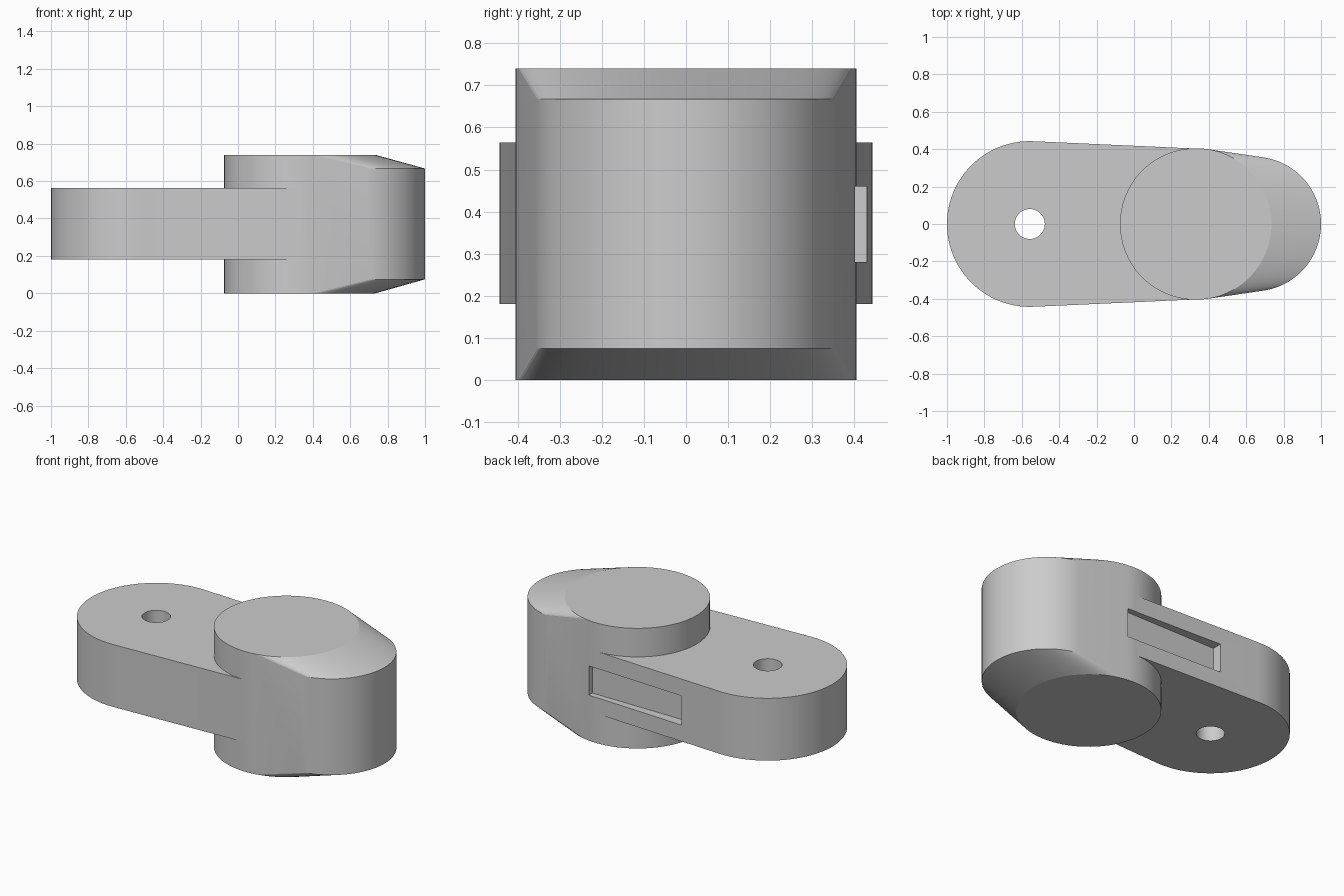
import bpy, bmesh
from math import cos, sin, radians, tau

cube = bpy.data.objects.get("Cube")
if cube:
    bpy.data.objects.remove(cube, do_unlink=True)

SEGMENTS = 96
ARM_X, HEAD_X, TIP_X = -0.557, 0.33, 0.64

metal = bpy.data.materials.new("plain grey")
metal.use_nodes = True
grey = (0.6, 0.6, 0.6, 1)
metal.diffuse_color = grey
metal.node_tree.nodes["Principled BSDF"].inputs["Base Color"].default_value = grey


def hull_of_discs(name, discs):
    """Convex body wrapped round upright discs (x, radius, bottom, top)."""
    bm = bmesh.new()
    for x, r, bottom, top in discs:
        for z in (bottom, top):
            for i in range(SEGMENTS):
                a = tau * i / SEGMENTS
                bm.verts.new((x + r * cos(a), r * sin(a), z))
    bmesh.ops.convex_hull(bm, input=bm.verts[:])
    loose = [v for v in bm.verts if not v.link_faces]
    bmesh.ops.delete(bm, geom=loose, context='VERTS')
    bmesh.ops.dissolve_limit(bm, angle_limit=radians(0.2),
                             verts=bm.verts[:], edges=bm.edges[:])
    bmesh.ops.recalc_face_normals(bm, faces=bm.faces[:])
    mesh = bpy.data.meshes.new(name)
    bm.to_mesh(mesh)
    bm.free()
    mesh.materials.append(metal)
    obj = bpy.data.objects.new(name, mesh)
    bpy.context.collection.objects.link(obj)
    return obj


def combine(target, tool, operation):
    """Apply a boolean and discard the tool object."""
    mod = target.modifiers.new(operation.lower(), 'BOOLEAN')
    mod.operation = operation
    mod.solver = 'EXACT'
    mod.object = tool
    bpy.ops.object.select_all(action='DESELECT')
    target.select_set(True)
    bpy.context.view_layer.objects.active = target
    bpy.ops.object.modifier_apply(modifier=mod.name)
    bpy.data.objects.remove(tool, do_unlink=True)


# Thick head with a sloped, narrower nose
lever = hull_of_discs("lever_body", [(HEAD_X, 0.405, 0, 0.74),
                                     (TIP_X, 0.36, 0.075, 0.667)])
# Thinner tapering arm
arm = hull_of_discs("arm", [(ARM_X, 0.443, 0.18, 0.564),
                            (HEAD_X, 0.403, 0.18, 0.564)])
combine(lever, arm, 'UNION')

# Round pivot hole through the arm
hole = hull_of_discs("pivot_hole", [(ARM_X, 0.08, 0, 1)])
hole.hide_render = True
combine(lever, hole, 'DIFFERENCE')

# Long shallow slot in the back
bpy.ops.mesh.primitive_cube_add(size=1, location=(0.055, 0.468, 0.37))
slot = bpy.context.object
slot.name = "slot_cutter"
slot.scale = (0.65, 0.2, 0.18)
slot.data.materials.append(metal)
slot.hide_render = True
bpy.context.view_layer.update()
combine(lever, slot, 'DIFFERENCE')

bpy.ops.object.select_all(action='DESELECT')
lever.select_set(True)
bpy.context.view_layer.objects.active = lever
bpy.ops.object.shade_smooth_by_angle(angle=radians(12))
